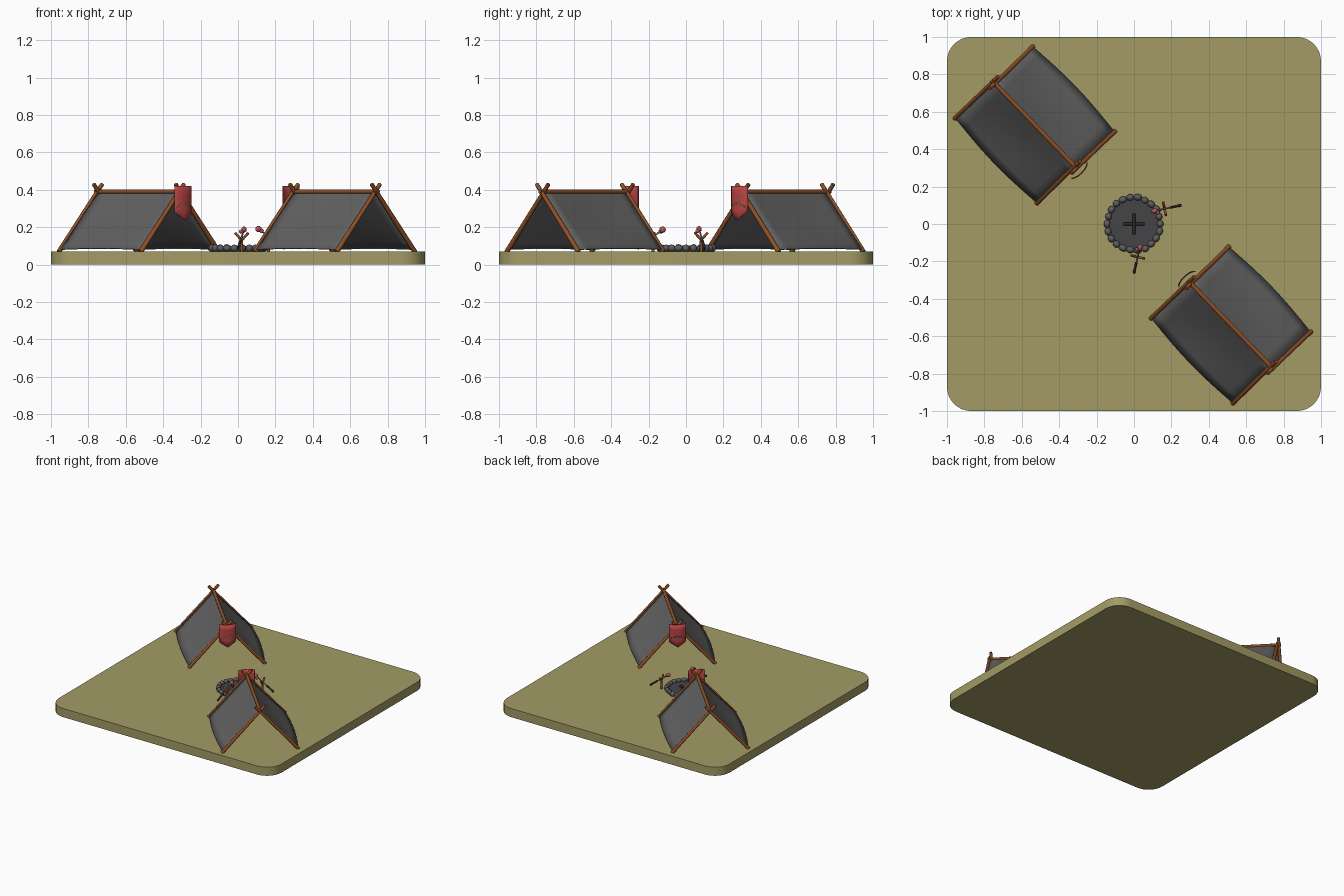
import bpy, bmesh, math, random
from mathutils import Vector, Matrix

if "Cube" in bpy.data.objects:
    bpy.data.objects.remove(bpy.data.objects["Cube"])

random.seed(4)


def mat(name, r, g, b):
    m = bpy.data.materials.new(name)
    m.diffuse_color = (r, g, b, 1)
    m.use_nodes = True
    m.node_tree.nodes["Principled BSDF"].inputs["Base Color"].default_value = m.diffuse_color
    return m


GRASS = mat("grass", .37, .33, .13)
CLOTH = mat("cloth", .12, .12, .12)
WOOD = mat("wood", .27, .08, .02)
RED = mat("red", .5, .06, .06)
TAN = mat("tan", .6, .38, .15)
STONE = mat("stone", .11, .11, .115)
ASH = mat("ash", .06, .06, .065)
CHAR = mat("char", .03, .02, .015)
MEAT = mat("meat", .42, .09, .1)
STEEL = mat("steel", .2, .2, .2)


def finish(name, bm, material, M=Matrix(), smooth=True):
    bmesh.ops.recalc_face_normals(bm, faces=bm.faces[:])
    me = bpy.data.meshes.new(name)
    bm.to_mesh(me)
    bm.free()
    me.materials.append(material)
    o = bpy.data.objects.new(name, me)
    bpy.context.collection.objects.link(o)
    o.matrix_world = M
    if smooth:
        bpy.ops.object.select_all(action='DESELECT')
        o.select_set(True)
        bpy.context.view_layer.objects.active = o
        bpy.ops.object.shade_smooth_by_angle(angle=math.radians(40))
    return o


def rod(name, a, b, r, material, M=Matrix(), r2=None, sides=10):
    a, b = Vector(a), Vector(b)
    bm = bmesh.new()
    T = Matrix.Translation((a + b) / 2) @ (b - a).to_track_quat('Z', 'Y').to_matrix().to_4x4()
    bmesh.ops.create_cone(bm, cap_ends=True, segments=sides, radius1=r,
                          radius2=r if r2 is None else r2, depth=(b - a).length, matrix=T)
    return finish(name, bm, material, M)


def blob(name, p, scale, rot, material, sub=2):
    bm = bmesh.new()
    T = Matrix.Translation(p) @ Matrix.Rotation(rot, 4, 'Z') @ Matrix.Diagonal((*scale, 1))
    bmesh.ops.create_icosphere(bm, subdivisions=sub, radius=1, matrix=T)
    return finish(name, bm, material)


def sheet(name, fn, nu, nv, thick, material, M):
    # curved sheet from a surface function over the unit square
    bm = bmesh.new()
    g = [[bm.verts.new(fn(i / nu, j / nv)) for j in range(nv + 1)] for i in range(nu + 1)]
    for i in range(nu):
        for j in range(nv):
            bm.faces.new((g[i][j], g[i + 1][j], g[i + 1][j + 1], g[i][j + 1]))
    o = finish(name, bm, material, M)
    s = o.modifiers.new("thickness", 'SOLIDIFY')
    s.thickness, s.offset = thick, 0
    return o


# ground slab with rounded corners
bm = bmesh.new()
R = .13
ring = []
for k, (sx, sy) in enumerate([(1, 1), (-1, 1), (-1, -1), (1, -1)]):
    for i in range(9):
        a = math.pi / 2 * (k + i / 8)
        ring.append(bm.verts.new((sx * (1 - R) + R * math.cos(a), sy * (1 - R) + R * math.sin(a), 0)))
f = bm.faces.new(ring)
ext = bmesh.ops.extrude_face_region(bm, geom=[f])
bmesh.ops.translate(bm, verts=[v for v in ext['geom'] if isinstance(v, bmesh.types.BMVert)], vec=(0, 0, .07))
finish("ground_slab", bm, GRASS)

HL, HW, APEX, FOOT = .315, .28, .39, .078


def tent(tag, x, y, ang, trim):
    M = Matrix.Translation((x, y, 0)) @ Matrix.Rotation(math.radians(ang), 4, 'Z')

    # cloth sags mid-panel and bows out slightly at the eaves
    def cloth(u, v):
        t = 2 * v - 1
        d = abs(t)
        mid = math.sin(math.pi * u)
        sag = .014 * mid * math.sin(math.pi * d)
        w = HW * d + .018 * mid * d ** 2 - sag * .7
        return (HL * (2 * u - 1), math.copysign(max(w, 0), t),
                APEX - .003 - (APEX - FOOT - .005) * d - sag * .7 + .006 * mid * d)

    sheet(tag + "_cloth", cloth, 10, 16, .005, CLOTH, M)
    rod(tag + "_ridge_pole", (-HL - .02, 0, APEX), (HL + .015, 0, APEX), .012, WOOD, M)
    # crossed end poles
    for e, end in ((1, "front"), (-1, "back")):
        for s, side in ((1, "left"), (-1, "right")):
            px = e * HL + s * .007
            rod(f"{tag}_{end}_pole_{side}", (px, s * (HW + .004), FOOT - .01), (px, -s * .038, .43),
                .013, WOOD, M, r2=.011)

    # curved pointed banner on the entrance
    def front(yy):
        return HL + .012 + .03 * math.sqrt(max(0, 1 - (yy / .066) ** 2))

    def banner(u, v):
        yy = .062 * (2 * u - 1)
        low = .237 + .04 * abs(2 * u - 1)
        return (front(yy), yy, low + (.42 - low) * v)

    sheet(tag + "_banner", banner, 12, 4, .005, RED, M)

    # arched trim line on the banner
    def line(u, v):
        yy = .055 * (2 * u - 1)
        return (front(yy) + .004, yy, .328 - .022 * (2 * u - 1) ** 2 + .006 * (v - .5))

    sheet(tag + "_banner_trim", line, 12, 1, .003, trim, M)


tent("tent_rear_left", -.53, .53, -46, TAN)
tent("tent_front_right", .518, -.54, 134, STEEL)

# fire pit: ash bed, stones, crossed logs
rod("ash_bed", (0, 0, .06), (0, 0, .083), .135, ASH, sides=32)
N = 22
for i in range(N):
    a = 2 * math.pi * i / N
    r = .142 + random.uniform(-.003, .003)
    blob(f"pit_stone_{i + 1}", (r * math.cos(a), r * math.sin(a), .088),
         (.018, random.uniform(.019, .024), random.uniform(.018, .022)), a, STONE)
rod("log_across", (-.055, 0, .09), (.055, 0, .09), .009, CHAR)
rod("log_along", (0, -.055, .093), (0, .055, .093), .009, CHAR)


# skewer leaning over a forked stick
def skewer(tag, tip, tail):
    tip, tail = Vector(tip), Vector(tail)
    d = tip - tail
    side = Vector((-d.y, d.x, 0)).normalized()
    c = tail.lerp(tip, .62)
    fork = Vector((c.x, c.y, c.z - .022))
    rod(tag + "_fork_post", (c.x, c.y, .06), fork, .008, WOOD)
    for s in (1, -1):
        rod(f"{tag}_fork_arm_{'left' if s > 0 else 'right'}", fork - side * s * .004,
            fork + side * s * .036 + Vector((0, 0, .043)), .007, WOOD)
    rod(tag + "_handle", tail, tail.lerp(tip, .4), .007, CHAR)
    rod(tag + "_shaft", tail.lerp(tip, .38), tip, .0045, STEEL)
    blob(tag + "_meat", tip, (.018, .014, .017), math.atan2(d.y, d.x), MEAT)
    blob(tag + "_meat_small", tip - d * .1 + side * .012, (.012, .012, .011), 0, MEAT)


skewer("skewer_right", (.11, .07, .19), (.25, .10, .085))
skewer("skewer_front", (.032, -.125, .187), (0, -.26, .085))
